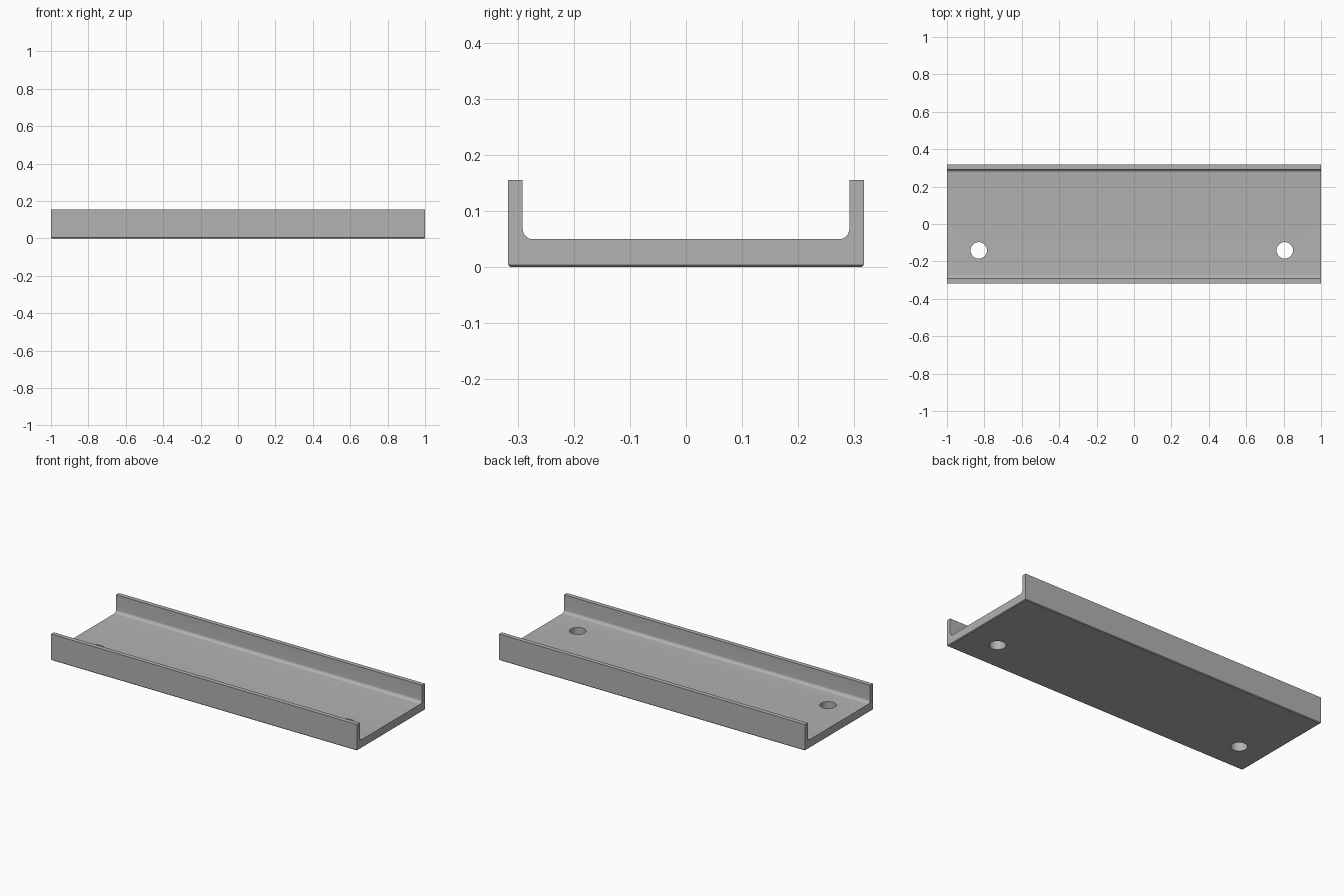
import bpy
import bmesh
from math import sin, cos, pi, radians

cube = bpy.data.objects.get("Cube")
if cube:
    bpy.data.objects.remove(cube, do_unlink=True)

LENGTH, HALF_WIDTH, HEIGHT = 2.0, 0.317, 0.155
FLOOR, INNER, FILLET = 0.05, 0.291, 0.018
STEPS = 8

grey = bpy.data.materials.new("plain grey")
grey.use_nodes = True
colour = (0.445, 0.445, 0.445, 1)
grey.diffuse_color = colour
grey.node_tree.nodes["Principled BSDF"].inputs["Base Color"].default_value = colour

# Half of the channel cross-section, from bottom corner up and into the fillet
half = [(HALF_WIDTH, 0), (HALF_WIDTH, HEIGHT), (INNER, HEIGHT)]
for i in range(STEPS + 1):
    a = i / STEPS * pi / 2
    half.append((INNER - FILLET + FILLET * cos(a), FLOOR + FILLET - FILLET * sin(a)))
profile = half + [(-y, z) for y, z in reversed(half)]

# Channel body: extrude the section along x
bm = bmesh.new()
face = bm.faces.new([bm.verts.new((-LENGTH / 2, y, z)) for y, z in profile])
extruded = bmesh.ops.extrude_face_region(bm, geom=[face])["geom"]
bmesh.ops.translate(bm, vec=(LENGTH, 0, 0),
                    verts=[v for v in extruded if isinstance(v, bmesh.types.BMVert)])
bmesh.ops.recalc_face_normals(bm, faces=bm.faces)

# Fine chamfer around the underside
bottom = [e for e in bm.edges if all(v.co.z < 0.001 for v in e.verts)]
bmesh.ops.bevel(bm, geom=bottom, offset=0.004, segments=1, affect='EDGES')
mesh = bpy.data.meshes.new("channel_tray")
bm.to_mesh(mesh)
bm.free()
tray = bpy.data.objects.new("channel_tray", mesh)
bpy.context.collection.objects.link(tray)
mesh.materials.append(grey)

# Two mounting holes through the floor
for name, x in (("right_hole_cutter", -0.83), ("left_hole_cutter", 0.806)):
    bpy.ops.mesh.primitive_cylinder_add(vertices=48, radius=0.044, depth=0.3,
                                        location=(x, -0.141, 0.02))
    cutter = bpy.context.object
    cutter.name = name
    cutter.data.materials.append(grey)
    cutter.hide_render = True
    cut = tray.modifiers.new(name, 'BOOLEAN')
    cut.operation, cut.solver, cut.object = 'DIFFERENCE', 'EXACT', cutter
    bpy.ops.object.select_all(action='DESELECT')
    tray.select_set(True)
    bpy.context.view_layer.objects.active = tray
    bpy.ops.object.modifier_apply(modifier=cut.name)
    bpy.data.objects.remove(cutter, do_unlink=True)

bpy.ops.object.shade_smooth_by_angle(angle=radians(30))
